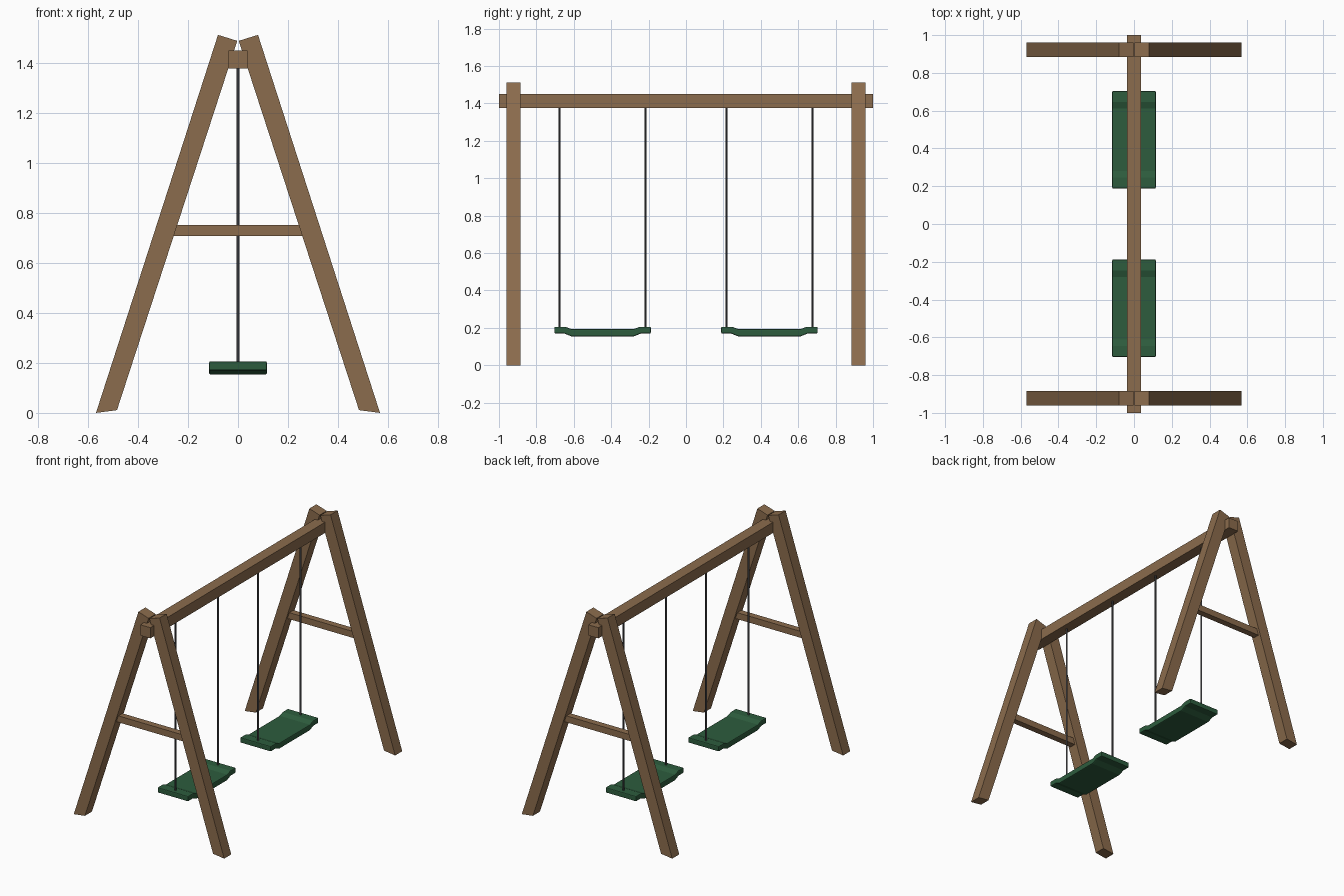
import bpy, bmesh

if "Cube" in bpy.data.objects:
    bpy.data.objects.remove(bpy.data.objects["Cube"])


def material(name, rgb):
    m = bpy.data.materials.new(name)
    m.diffuse_color = (*rgb, 1)
    m.use_nodes = True
    m.node_tree.nodes["Principled BSDF"].inputs["Base Color"].default_value = m.diffuse_color
    return m


wood = material("brown wood", (0.26, 0.15, 0.074))
green = material("green plastic", (0.026, 0.107, 0.047))
grey = material("dark rope", (0.06, 0.06, 0.065))


def finish(bm, name, mat):
    bmesh.ops.recalc_face_normals(bm, faces=bm.faces)
    me = bpy.data.meshes.new(name)
    bm.to_mesh(me)
    bm.free()
    me.materials.append(mat)
    ob = bpy.data.objects.new(name, me)
    bpy.context.collection.objects.link(ob)
    return ob


def prism(name, points, offset, mat):
    """Extrude a closed profile of 3D points along an offset."""
    bm = bmesh.new()
    face = bm.faces.new([bm.verts.new(p) for p in points])
    ext = bmesh.ops.extrude_face_region(bm, geom=[face])
    verts = [v for v in ext["geom"] if isinstance(v, bmesh.types.BMVert)]
    bmesh.ops.translate(bm, verts=verts, vec=offset)
    return finish(bm, name, mat)


# Top beam
prism("top_beam", [(-0.038, -1, 1.377), (0.038, -1, 1.377),
                   (0.038, -1, 1.45), (-0.038, -1, 1.45)], (0, 2, 0), wood)

# A-frames: two leaning legs and a crossbar at each end
leg = [(0.568, 0.0), (0.484, 0.011), (0.003, 1.488), (0.08, 1.512)]
bar = [(-0.265, 0.708), (0.265, 0.708), (0.25, 0.752), (-0.25, 0.752)]
for end, y in (("front", -0.922), ("back", 0.922)):
    for side, s in (("left", -1), ("right", 1)):
        prism(f"{end}_{side}_leg", [(s * x, y - 0.038, z) for x, z in leg],
              (0, 0.076, 0), wood)
    prism(f"{end}_crossbar", [(x, y - 0.022, z) for x, z in bar],
          (0, 0.044, 0), wood)

# Swings: a dipped seat hung on two ropes
half_top = [(0.258, 0.206), (0.2, 0.206), (0.165, 0.193)]
half_low = [(0.165, 0.154), (0.205, 0.17), (0.258, 0.17)]
profile = (half_top + [(-y, z) for y, z in reversed(half_top)]
           + [(-y, z) for y, z in reversed(half_low)] + half_low)
for label, cy in (("front", -0.446), ("back", 0.446)):
    seat = prism(f"{label}_seat", [(-0.116, cy + y, z) for y, z in profile],
                 (0.232, 0, 0), green)
    bev = seat.modifiers.new("rounded edges", "BEVEL")
    bev.width = 0.006
    bev.segments = 2
    bev.limit_method = "ANGLE"
    bev.angle_limit = 0.9
    for n, s in ((1, -1), (2, 1)):
        bpy.ops.mesh.primitive_cylinder_add(
            vertices=12, radius=0.006, depth=1.2,
            location=(0, cy + s * 0.23, 0.79))
        rope = bpy.context.object
        rope.name = f"{label}_rope_{n}"
        rope.data.materials.append(grey)
        bpy.ops.object.shade_smooth_by_angle()
